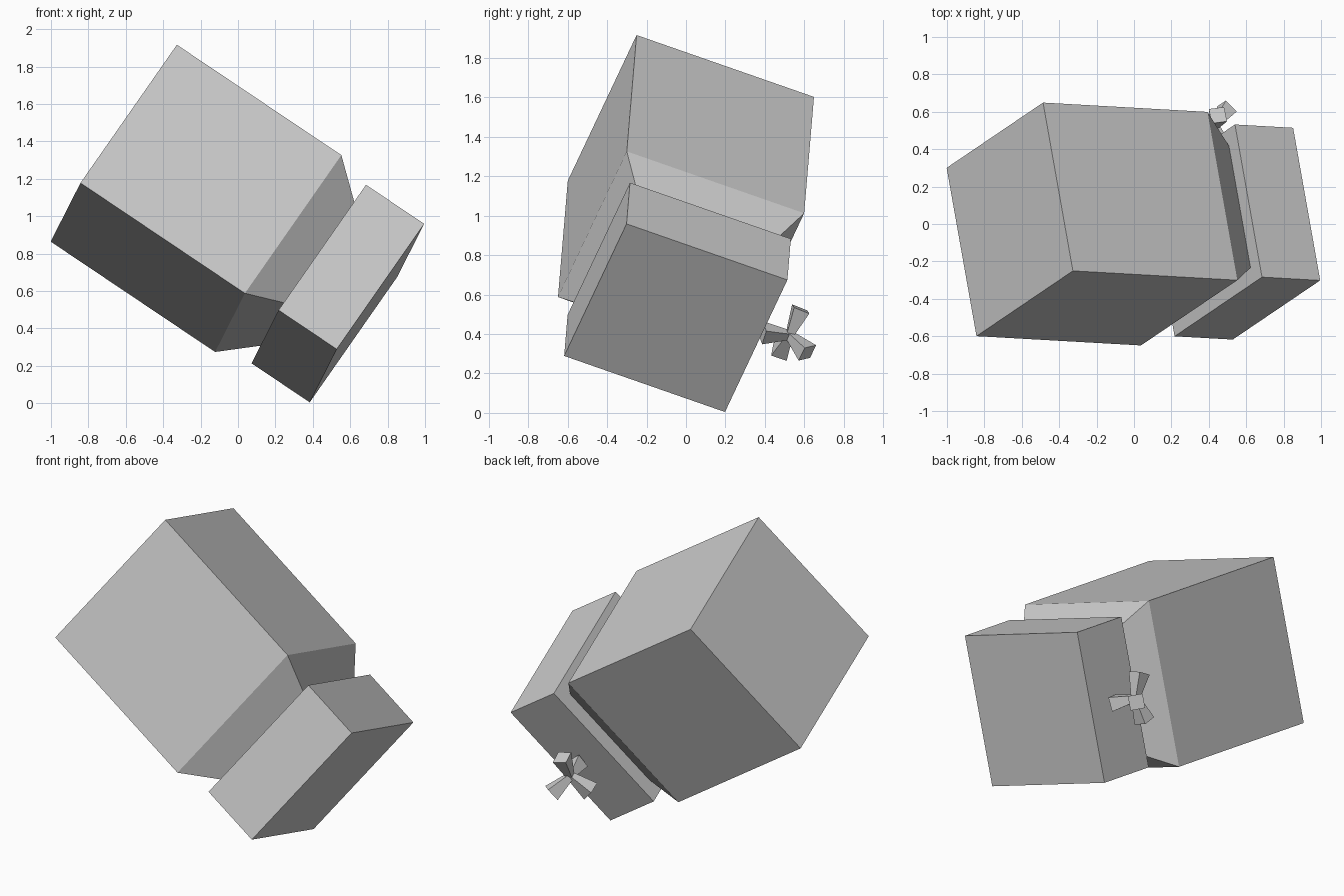
import bpy, bmesh
from mathutils import Matrix, Vector

if "Cube" in bpy.data.objects:
    bpy.data.objects.remove(bpy.data.objects["Cube"])

# Tilted frame of the whole model: U runs along the body, P and Q across it
U = Vector((0.83, -0.047, -0.557)).normalized()
P = Vector((0.536, 0.361, 0.763))
P = (P - U * P.dot(U)).normalized()
Q = U.cross(P)


def frustum(name, origin, along, side, half_start, half_end, length):
    """Square block growing from origin, with its own width at each end."""
    along = along.normalized()
    side = (side - along * side.dot(along)).normalized()
    other = along.cross(side)
    frame = Matrix((side, other, along)).transposed()
    bm = bmesh.new()
    bmesh.ops.create_cube(bm, size=2)
    for v in bm.verts:
        half = half_end if v.co.z > 0 else half_start
        local = Vector((v.co.x * half, v.co.y * half, (v.co.z + 1) / 2 * length))
        v.co = origin + frame @ local
    bmesh.ops.recalc_face_normals(bm, faces=bm.faces)
    mesh = bpy.data.meshes.new(name)
    bm.to_mesh(mesh)
    bm.free()
    obj = bpy.data.objects.new(name, mesh)
    bpy.context.collection.objects.link(obj)
    return obj


# Body, tapered neck and end block share one axis
joint = Vector((0.215, -0.025, 0.80))
frustum("body", joint - U * 1.06, U, P, 0.483, 0.483, 1.06)
frustum("neck", joint, U, P, 0.483, 0.35, 0.197)
frustum("end_block", joint + U * 0.197, U, P, 0.438, 0.438, 0.375)

# Small cluster of four flared prongs off the back of the end block
hub = Vector((0.43, 0.525, 0.395))
prongs = [(0.02, 0.06, 0.14), (-0.11, -0.05, -0.09),
          (0.04, -0.12, 0.01), (0.06, 0.08, -0.08)]
for i, d in enumerate(prongs):
    frustum(f"prong_{i + 1}", hub, Vector(d), U, 0.018, 0.042, 0.145)
